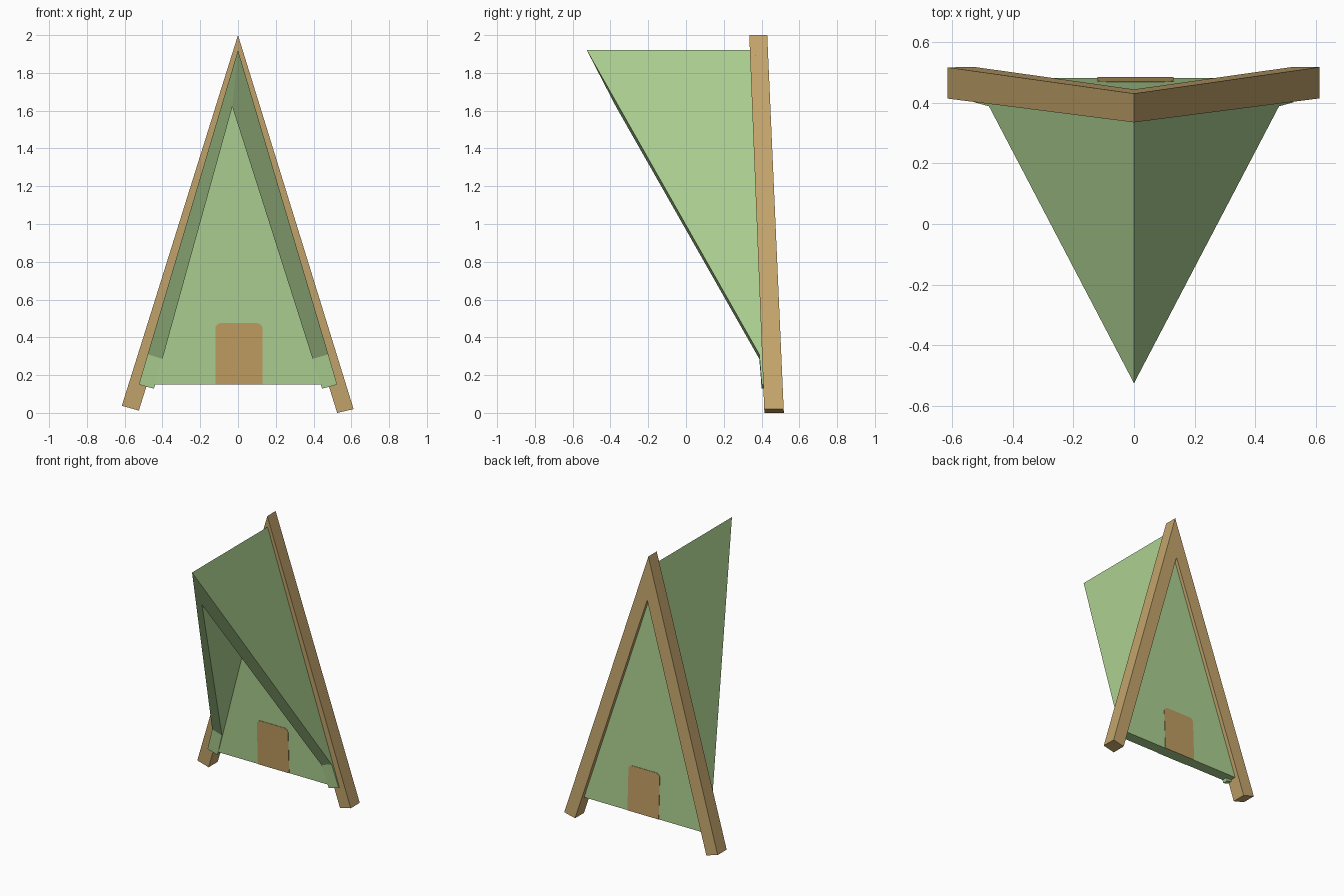
import bpy, bmesh, math

if "Cube" in bpy.data.objects:
    bpy.data.objects.remove(bpy.data.objects["Cube"])


def material(name, rgb):
    m = bpy.data.materials.new(name)
    m.diffuse_color = (*rgb, 1)
    m.use_nodes = True
    m.node_tree.nodes["Principled BSDF"].inputs["Base Color"].default_value = m.diffuse_color
    return m


GREEN = material("canvas green", (0.413, 0.631, 0.283))
WOOD = material("wood brown", (0.552, 0.376, 0.150))
DOOR = material("door brown", (0.527, 0.337, 0.122))


def lean(z):
    """Front surface of the leaning frame at height z."""
    return 0.335 + (2 - z) * 0.04


def prism(name, profile, fronts, backs, mat, caps=None):
    """Loop of (x, z) points joined between a front and a back y per point."""
    n = len(profile)
    caps = caps or [range(n)]
    bm = bmesh.new()
    f = [bm.verts.new((x, y, z)) for (x, z), y in zip(profile, fronts)]
    b = [bm.verts.new((x, y, z)) for (x, z), y in zip(profile, backs)]
    for i in range(n):
        j = (i + 1) % n
        bm.faces.new((f[i], f[j], b[j], b[i]))
    for c in caps:
        bm.faces.new([f[i] for i in c])
        bm.faces.new([b[i] for i in reversed(list(c))])
    bmesh.ops.recalc_face_normals(bm, faces=bm.faces)
    me = bpy.data.meshes.new(name)
    bm.to_mesh(me)
    bm.free()
    me.materials.append(mat)
    ob = bpy.data.objects.new(name, me)
    bpy.context.collection.objects.link(ob)
    return ob


def band(name, outer, inner, fo, fi, back, mat):
    """Upside-down V strip between an outer and an inner polyline."""
    k = len(outer)
    loop = outer + inner[::-1]
    caps = [(i, i + 1, 2 * k - 2 - i, 2 * k - 1 - i) for i in range(k - 1)]
    prism(name, loop, fo + fi[::-1], [back(z) for _, z in loop], mat, caps)


# two timber beams meeting at the top
outer = [(-0.615, 0.038), (0, 2), (0.612, 0.02)]
inner = [(-0.525, 0.012), (0, 1.69), (0.525, 0.0)]
band("timber_frame", outer, inner, [lean(z) for _, z in outer],
     [lean(z) for _, z in inner], lambda z: lean(z) + 0.103 - 0.004 * z, WOOD)

# sloping roof sides, cut away towards the foot
outer = [(-0.525, 0.15), (-0.478, 0.31), (0, 1.92), (0.478, 0.31), (0.525, 0.15)]
inner = [(-0.445, 0.128), (-0.40, 0.286), (-0.03, 1.62), (0.395, 0.286), (0.445, 0.128)]
band("roof_sides", outer, inner, [0.401, 0.388, -0.525, 0.388, 0.401],
     [0.401, 0.388, -0.37, 0.388, 0.401], lambda z: lean(z) + 0.03, GREEN)


# thick triangular back wall
def wall_front(z):
    return lean(z) - 0.008


def wall_back(z):
    return wall_front(z) + 0.08


tri = [(-0.525, 0.15), (0, 1.92), (0.525, 0.15)]
prism("back_wall", tri, [wall_front(z) for _, z in tri],
      [wall_back(z) for _, z in tri], GREEN)

# rounded door plates on both faces of the wall
R = 0.03
shape = [(0.13, 0.15)]
for cx, start in ((0.13 - R, 0), (-0.12 + R, 90)):
    for s in range(5):
        a = math.radians(start + s * 22.5)
        shape.append((cx + R * math.cos(a), 0.475 - R + R * math.sin(a)))
shape.append((-0.12, 0.15))
for name, surf in (("door_front", wall_front), ("door_back", wall_back)):
    prism(name, shape, [surf(z) - 0.003 for _, z in shape],
          [surf(z) + 0.003 for _, z in shape], DOOR)
